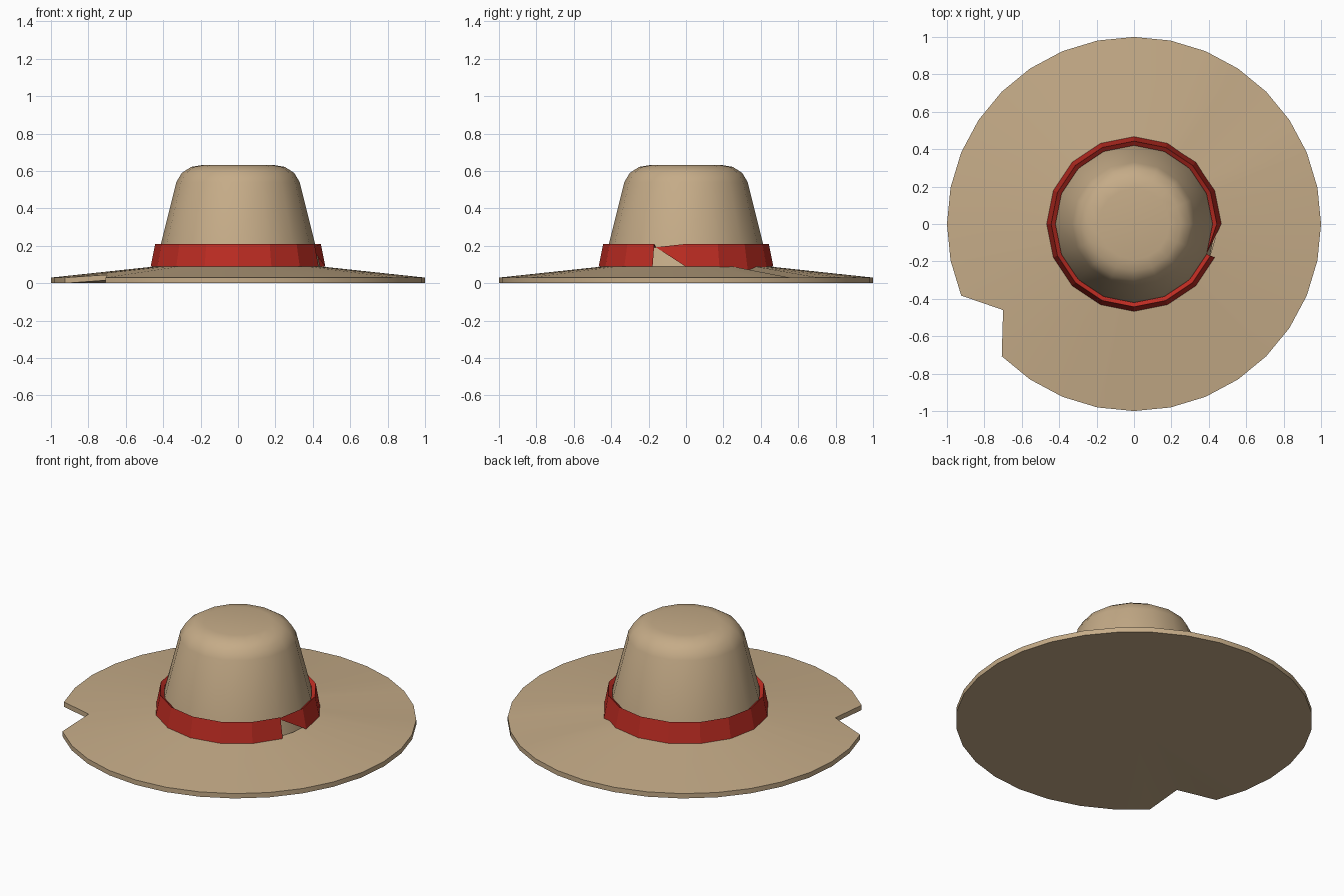
import bpy, bmesh, math

if "Cube" in bpy.data.objects:
    bpy.data.objects.remove(bpy.data.objects["Cube"])


def material(name, rgb):
    m = bpy.data.materials.new(name)
    m.diffuse_color = (*rgb, 1)
    m.use_nodes = True
    m.node_tree.nodes["Principled BSDF"].inputs["Base Color"].default_value = m.diffuse_color
    return m


STRAW = material("straw tan", (0.56, 0.41, 0.245))
RED = material("ribbon red", (0.51, 0.025, 0.016))


def ring(bm, r, z, n):
    return [bm.verts.new((r * math.cos(math.tau * i / n), r * math.sin(math.tau * i / n), z))
            for i in range(n)]


def skin(bm, a, b, skip=()):
    n = len(a)
    for i in range(n):
        if i not in skip:
            j = (i + 1) % n
            bm.faces.new((a[i], a[j], b[j], b[i]))


def finish(bm, name, mat, angle):
    me = bpy.data.meshes.new(name)
    bm.to_mesh(me)
    bm.free()
    me.materials.append(mat)
    ob = bpy.data.objects.new(name, me)
    bpy.context.collection.objects.link(ob)
    bpy.ops.object.select_all(action='DESELECT')
    ob.select_set(True)
    bpy.context.view_layer.objects.active = ob
    bpy.ops.object.shade_smooth_by_angle(angle=math.radians(angle))
    return ob


# Brim: shallow cone on a flat underside, one rim corner torn inwards
bm = bmesh.new()
bottom = ring(bm, 1.0, 0.0, 32)
rim = ring(bm, 1.0, 0.03, 32)
inner = ring(bm, 0.44, 0.09, 32)
for v, z in ((bottom[19], 0.016), (rim[19], 0.045)):
    v.co.x, v.co.y, v.co.z = -0.70, -0.46, z
inner[4].co.z = 0.07          # small dent beside the ribbon
skin(bm, bottom, rim)
skin(bm, rim, inner)
centre = bm.verts.new((0, 0, 0))
for i in range(32):
    bm.faces.new((centre, bottom[(i + 1) % 32], bottom[i]))
finish(bm, "brim", STRAW, 30)

# Crown: lathed tapering cup with a rounded shoulder
bm = bmesh.new()
profile = [(0.44, 0.085), (0.415, 0.20), (0.33, 0.54), (0.30, 0.59), (0.25, 0.622), (0.19, 0.632)]
rings = [ring(bm, r, z, 16) for r, z in profile]
for a, b in zip(rings, rings[1:]):
    skin(bm, a, b)
bm.faces.new(rings[-1])
finish(bm, "crown", STRAW, 40)

# Ribbon: faceted band, with a torn lower corner on the right side
bm = bmesh.new()
low = ring(bm, 0.467, 0.088, 16)
top = ring(bm, 0.443, 0.21, 16)
lip = ring(bm, 0.420, 0.192, 16)
low[2].co.z = 0.068
skin(bm, low, top, skip=(15,))
skin(bm, top, lip, skip=(15,))
bm.faces.new((lip[15], low[0], top[0]))
bm.faces.new((lip[15], top[0], lip[0]))
finish(bm, "hat_band", RED, 20)
